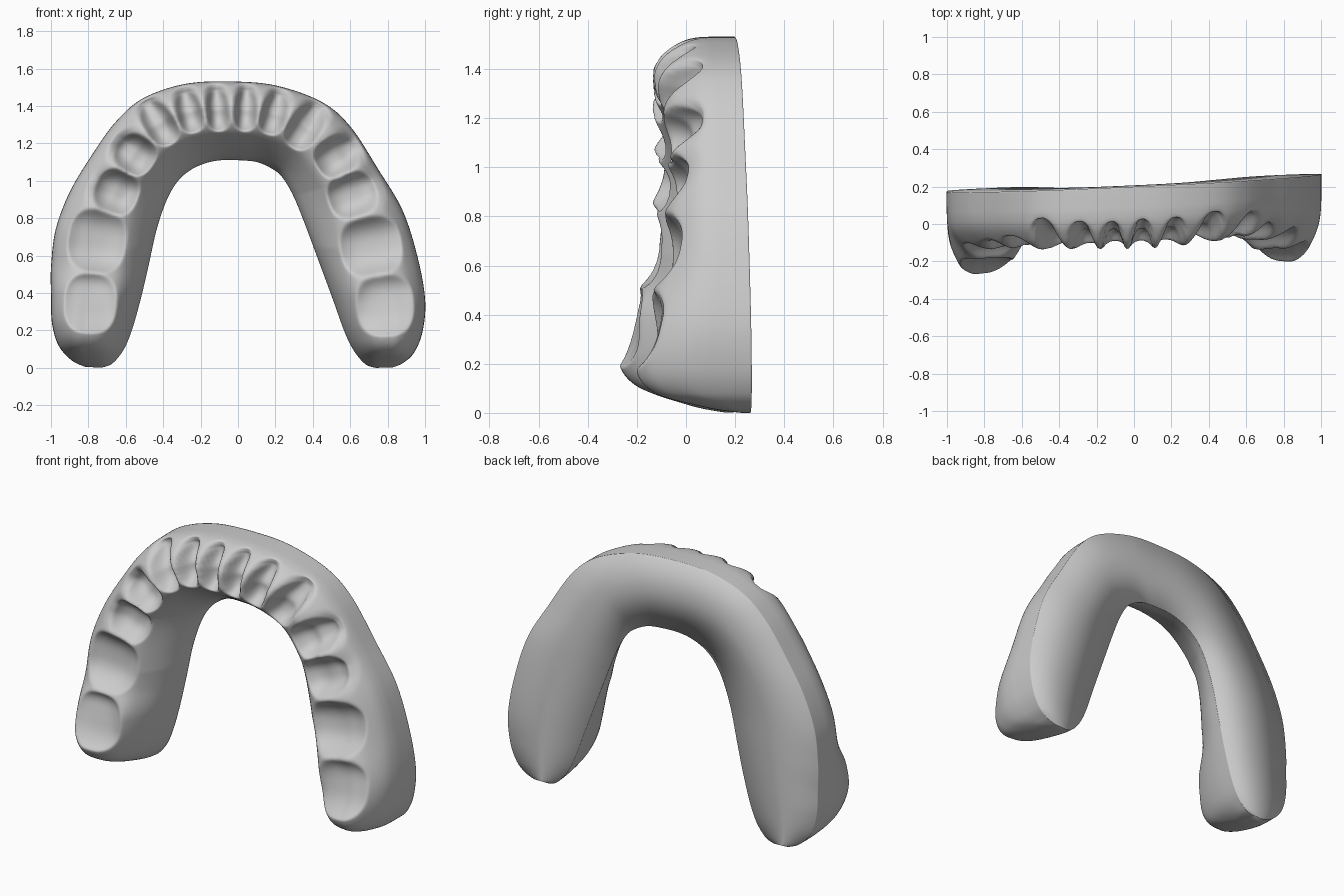
import bpy, bmesh, math

if "Cube" in bpy.data.objects:
    bpy.data.objects.remove(bpy.data.objects["Cube"])

# Stations round the arch: outer rim x,z / inner rim x,z / crest y
STATIONS = [
    (-.815, .014, -.725, .012, .19), (-.89, .05, -.67, .035, .05), (-.96, .13, -.61, .11, -.16),
    (-.995, .25, -.565, .22, -.235), (-1, .40, -.52, .38, -.215), (-1, .55, -.48, .55, -.13),
    (-.975, .75, -.435, .75, -.11), (-.90, .95, -.38, .91, -.095), (-.78, 1.15, -.32, 1.01, -.10),
    (-.65, 1.33, -.25, 1.07, -.105), (-.50, 1.455, -.17, 1.105, -.11), (-.27, 1.53, -.09, 1.12, -.12),
    (0, 1.54, 0, 1.12, -.125), (.22, 1.515, .10, 1.11, -.125), (.45, 1.43, .18, 1.075, -.11),
    (.60, 1.30, .235, 1.03, -.10), (.75, 1.07, .29, .94, -.10), (.88, .85, .345, .81, -.11),
    (.96, .60, .42, .61, -.135), (1, .37, .505, .38, -.215), (.985, .20, .57, .20, -.235),
    (.94, .09, .62, .10, -.16), (.88, .035, .68, .03, .05), (.825, .012, .735, .010, .19)]

# Cross-section: fraction across (outer to inner), fraction of height
SECTION = [(0, 0), (0, .22), (.005, .42), (.03, .59), (.09, .75), (.18, .90), (.30, .99),
           (.42, 1), (.53, .97), (.64, .87), (.75, .68), (.86, .45), (.95, .22), (1, 0)]

# Tooth sockets: x, z, half size outward, half size along arch, outward angle
SOCKETS = [
    (-.79, .355, .14, .16, 178), (-.755, .69, .155, .17, 172), (-.65, .95, .115, .12, 158),
    (-.55, 1.15, .105, .105, 145), (-.42, 1.315, .125, .08, 122), (-.26, 1.375, .11, .068, 105),
    (-.11, 1.385, .11, .06, 95), (.04, 1.385, .11, .06, 88), (.19, 1.365, .11, .068, 75),
    (.355, 1.295, .125, .085, 57), (.525, 1.14, .115, .105, 32), (.61, .935, .13, .12, 20),
    (.71, .66, .165, .16, 10), (.785, .345, .155, .165, 3)]


def clamp(t):
    return max(0, min(1, t))


def spline(pts, count):
    """Catmull-Rom resampling of tuples."""
    out = []
    n = len(pts) - 1
    for k in range(count):
        f = k / (count - 1) * n
        i = min(int(f), n - 1)
        t = f - i
        a, b, c, d = (pts[max(0, min(n, j))] for j in (i - 1, i, i + 1, i + 2))
        out.append([.5 * (2 * q + (r - p) * t + (2 * p - 5 * q + 4 * r - s) * t * t
                          + (3 * q - p - 3 * r + s) * t ** 3) for p, q, r, s in zip(a, b, c, d)])
    return out


def socket_depth(x, z):
    """How far the surface is pressed back at this point."""
    best = 0
    for sx, sz, ha, hb, ang in SOCKETS:
        ca, sa = math.cos(math.radians(ang)), math.sin(math.radians(ang))
        a = ((x - sx) * ca + (z - sz) * sa) / ha
        b = (-(x - sx) * sa + (z - sz) * ca) / hb
        r = (abs(a) ** 2.6 + abs(b) ** 2.6) ** (1 / 2.6)
        if r < 1.4:
            deep = (.085 + .025 * clamp((sz - .7) / .4)) * (1 - r ** 2.8) if r < 1 else 0
            # gum line dips on the outer side of the front teeth
            lip = .09 * clamp((sz - .75) / .55) * clamp(a) ** 1.5 * clamp(1.3 - abs(b))
            lip *= clamp((1.4 - r) / .4)
            best = max(best, deep + lip)
    return best


# Gum arch: swept section, pressed sockets, flat back
rows = spline(STATIONS, 420)
prof = spline(SECTION, 100)
bm = bmesh.new()
grid = []
for ox, oz, ix, iz, crest in rows:
    ring = []
    leg = clamp((1.05 - oz) / .4)
    for u, v in prof:
        # molar ridges sit closer to the inner wall
        if u > .4:
            u += leg * (u - .4) * (1 - u)
        x, z = ox + (ix - ox) * u, oz + (iz - oz) * u
        back = .207 + .018 * (1.54 - z)
        y = back + (crest - back) * v
        y = min(back, y + socket_depth(x, z) * clamp((v - .35) / .3))
        ring.append(bm.verts.new((x, y + .045 * x, z)))
    # mid line of the back face
    x, z = (ox + ix) / 2, (oz + iz) / 2
    ring.append(bm.verts.new((x, .207 + .018 * (1.54 - z) + .045 * x, z)))
    grid.append(ring)
m = len(grid[0])
for r0, r1 in zip(grid, grid[1:]):
    for j in range(m):
        k = (j + 1) % m
        bm.faces.new((r0[j], r0[k], r1[k], r1[j]))
bm.faces.new(grid[0])
bm.faces.new(grid[-1])

# Soften socket rims
front = [v for ring in grid[3:-3] for v in ring[15:94]]
for _ in range(2):
    bmesh.ops.smooth_vert(bm, verts=front, factor=.5,
                          use_axis_x=False, use_axis_y=True, use_axis_z=False)
bmesh.ops.remove_doubles(bm, verts=bm.verts, dist=.0003)
bmesh.ops.recalc_face_normals(bm, faces=bm.faces)

# Stand on the ground and centre
for axis, anchor in ((0, .5), (1, .5), (2, 0)):
    vals = [v.co[axis] for v in bm.verts]
    off = min(vals) + (max(vals) - min(vals)) * anchor
    for v in bm.verts:
        v.co[axis] -= off

mesh = bpy.data.meshes.new("gum_arch")
bm.to_mesh(mesh)
bm.free()
for p in mesh.polygons:
    p.use_smooth = True
obj = bpy.data.objects.new("gum_arch", mesh)
bpy.context.collection.objects.link(obj)
